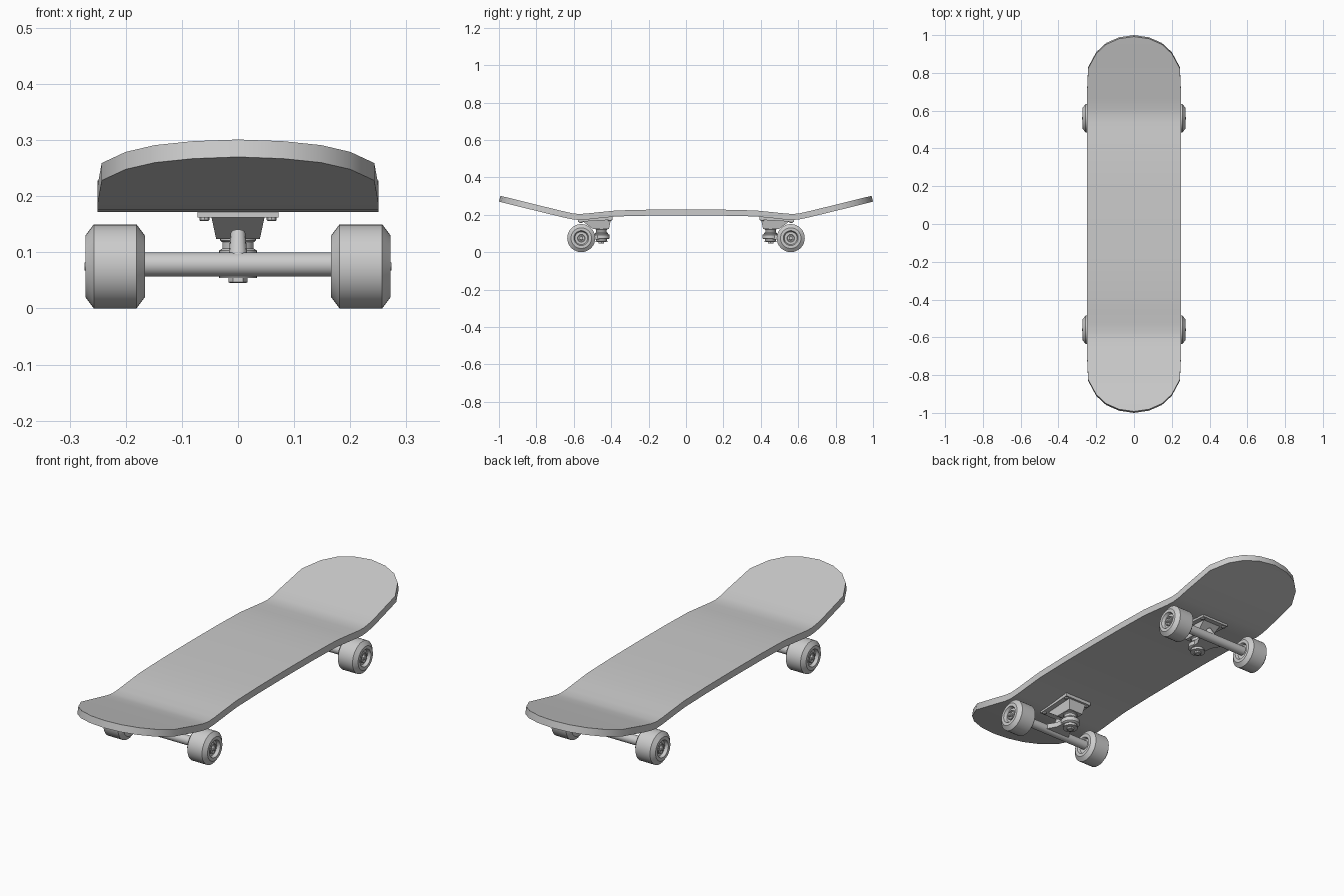
import bpy, bmesh, math
from mathutils import Vector, Matrix

if "Cube" in bpy.data.objects:
    bpy.data.objects.remove(bpy.data.objects["Cube"])

grey = bpy.data.materials.new("plain grey")
grey.diffuse_color = (0.6, 0.6, 0.6, 1)
grey.use_nodes = True
grey.node_tree.nodes["Principled BSDF"].inputs["Base Color"].default_value = grey.diffuse_color


def finish(name, bm, angle=30):
    bmesh.ops.recalc_face_normals(bm, faces=bm.faces)
    me = bpy.data.meshes.new(name)
    bm.to_mesh(me)
    bm.free()
    me.materials.append(grey)
    ob = bpy.data.objects.new(name, me)
    bpy.context.collection.objects.link(ob)
    bpy.ops.object.select_all(action='DESELECT')
    ob.select_set(True)
    bpy.context.view_layer.objects.active = ob
    bpy.ops.object.shade_smooth_by_angle(angle=math.radians(angle))
    return ob


def lathe(name, profile, loc, axis=(0, 0, 1), n=24):
    """Revolve (radius, height) points around an axis; both ends capped."""
    bm = bmesh.new()
    rot = Vector((0, 0, 1)).rotation_difference(Vector(axis)).to_matrix()
    rings = []
    for r, h in profile:
        rings.append([bm.verts.new(Vector(loc) + rot @ Vector(
            (r * math.cos(2 * math.pi * i / n), r * math.sin(2 * math.pi * i / n), h)))
            for i in range(n)])
    for a, b in zip(rings, rings[1:]):
        for i in range(n):
            j = (i + 1) % n
            bm.faces.new((a[i], a[j], b[j], b[i]))
    bm.faces.new(rings[0])
    bm.faces.new(rings[-1])
    return finish(name, bm)


def loft(name, lower, upper):
    """Solid between two matching polygons."""
    bm = bmesh.new()
    a = [bm.verts.new(p) for p in lower]
    b = [bm.verts.new(p) for p in upper]
    bm.faces.new(a)
    bm.faces.new(b)
    n = len(a)
    for i in range(n):
        j = (i + 1) % n
        bm.faces.new((a[i], a[j], b[j], b[i]))
    return finish(name, bm)


# Deck: rows of (y, half width, underside height), mirrored front to back
half = [(0, .25, .196), (.2, .25, .195), (.37, .25, .191), (.46, .25, .182),
        (.53, .25, .1745), (.575, .25, .172), (.615, .25, .1765), (.67, .25, .189),
        (.83, .243, .228), (.91, .2, .248), (.958, .148, .26), (.988, .08, .267),
        (1.0, 0, .27)]
rows = [(-y, w, z) for y, w, z in half[:0:-1]] + half
bm = bmesh.new()
under, top = [], []
for i, (y, w, z) in enumerate(rows):
    p, q = rows[max(i - 1, 0)], rows[min(i + 1, len(rows) - 1)]
    nrm = Vector((0, p[2] - q[2], q[0] - p[0])).normalized() * .032
    xs = (-w, w) if w else (0,)
    under.append([bm.verts.new((x, y, z)) for x in xs])
    top.append([bm.verts.new((x, y + nrm.y, z + nrm.z)) for x in xs])
for i in range(len(rows) - 1):
    for layer in (under, top):
        a, b = layer[i], layer[i + 1]
        bm.faces.new(a + b[::-1])
    for side in (0, -1):
        bm.faces.new((under[i][side], under[i + 1][side], top[i + 1][side], top[i][side]))
finish("deck", bm, 35)


# Trucks and wheels, front (s = -1) and rear (s = 1)
def rect(hx, y0, y1, z0, z1, s):
    return [(-hx, s * y0, z0), (hx, s * y0, z0), (hx, s * y1, z1), (-hx, s * y1, z1)]


for s, end in ((-1, "front"), (1, "rear")):
    ay, ky = s * .56, s * .452

    # base plate, block and bolts
    loft(end + "_base_plate", rect(.072, .577, .393, .162, .173, s),
         rect(.072, .577, .393, .178, .193, s))
    loft(end + "_truck_block", rect(.039, .497, .412, .124, .124, s),
         rect(.048, .555, .402, .166, .175, s))
    for x in (-.06, .06):
        for y, z in ((.562, .156), (.407, .166)):
            lathe(end + "_bolt", [(.007, 0), (.009, .002), (.009, .012)],
                  (x, s * y, z), n=8)

    # kingpin stack: nut, washer, bushings
    lathe(end + "_kingpin", [(.009, .046), (.009, .13)], (0, ky, 0), n=12)
    lathe(end + "_kingpin_nut", [(.014, .045), (.017, .047), (.017, .055)], (0, ky, 0), n=6)
    lathe(end + "_washer", [(.034, .054), (.034, .058)], (0, ky, 0))
    lathe(end + "_lower_bushing", [(.025, .057), (.03, .06), (.03, .072)], (0, ky, 0))
    lathe(end + "_upper_bushing", [(.034, .095), (.034, .103), (.028, .107),
                                   (.028, .118), (.032, .121), (.032, .126)], (0, ky, 0))

    # hanger: ring around the kingpin, web and axle tube
    lathe(end + "_hanger_ring", [(.037, .069), (.043, .073), (.043, .092), (.037, .097)],
          (0, ky, 0))
    web = [(-.075, ay), (.075, ay), (.04, s * .5), (.036, ky), (-.036, ky), (-.04, s * .5)]
    loft(end + "_hanger_web", [(x, y, .068) for x, y in web], [(x, y, .092) for x, y in web])
    lathe(end + "_pivot", [(.018, 0), (.013, .06)], (0, ay, .082), (0, -s * .55, 1), 12)
    lathe(end + "_axle_tube", [(.0215, -.176), (.0215, .176)], (0, ay, .0785), (1, 0, 0))
    lathe(end + "_axle", [(.007, -.274), (.007, .274)], (0, ay, .075), (1, 0, 0), 12)

    # wheels with recessed hubs, bearings and axle nuts
    for d, side in ((-1, "left"), (1, "right")):
        ax = (d, 0, 0)
        lathe(f"{end}_{side}_wheel",
              [(.02, .18), (.034, .178), (.04, .166), (.055, .166), (.075, .181),
               (.075, .257), (.055, .272), (.04, .272), (.034, .258), (.02, .258)],
              (0, ay, .075), ax, 32)
        lathe(f"{end}_{side}_bearing", [(.024, .256), (.024, .263), (.02, .265), (.017, .261)],
              (0, ay, .075), ax)
        lathe(f"{end}_{side}_axle_nut", [(.012, .258), (.012, .27), (.01, .272)],
              (0, ay, .075), ax, 6)
